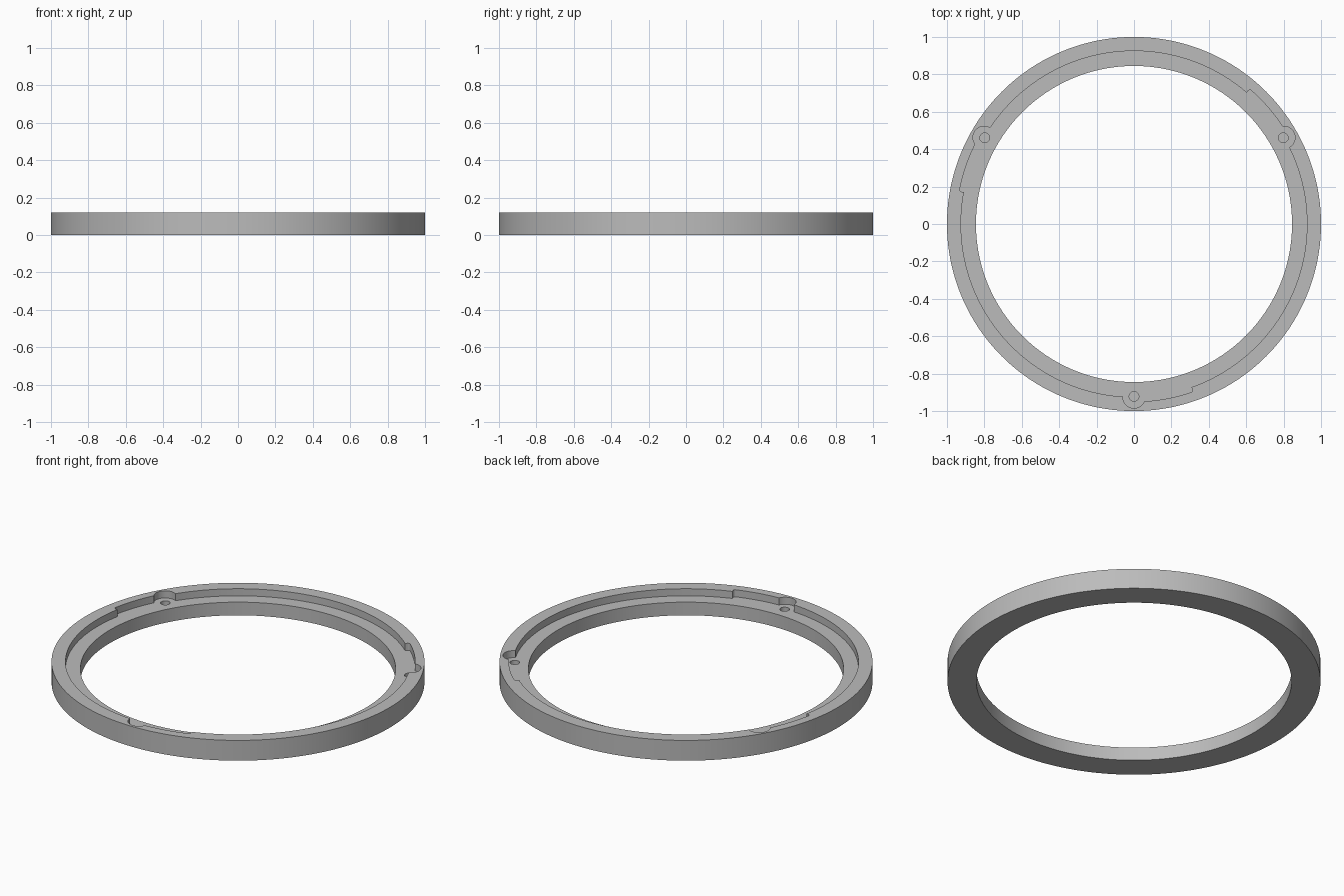
import bpy
import bmesh
from math import sin, cos, pi, radians, sqrt

cube = bpy.data.objects.get("Cube")
if cube:
    bpy.data.objects.remove(cube, do_unlink=True)

OUTER, INNER, HEIGHT = 1.0, 0.845, 0.12
FLOOR, RECESS, SLOT = 0.078, 0.925, 0.95
POCKET, HOLE = 0.06, 0.026
STATIONS = [radians(a) for a in (30, 150, 270)]
SLOT_SWEEP = radians(19.4)

grey = bpy.data.materials.new("grey metal")
grey.use_nodes = True
colour = (0.5, 0.5, 0.5, 1)
grey.diffuse_color = colour
grey.node_tree.nodes["Principled BSDF"].inputs["Base Color"].default_value = colour


def circle(radius, count, cx=0, cy=0):
    return [(cx + radius * cos(2 * pi * i / count), cy + radius * sin(2 * pi * i / count))
            for i in range(count)]


def prism(name, outline, z0, z1):
    """Extrude a closed outline between two heights."""
    bm = bmesh.new()
    face = bm.faces.new([bm.verts.new((x, y, z0)) for x, y in outline])
    top = bmesh.ops.extrude_face_region(bm, geom=[face])["geom"]
    bmesh.ops.translate(bm, vec=(0, 0, z1 - z0),
                        verts=[v for v in top if isinstance(v, bmesh.types.BMVert)])
    bmesh.ops.recalc_face_normals(bm, faces=bm.faces)
    mesh = bpy.data.meshes.new(name)
    bm.to_mesh(mesh)
    bm.free()
    mesh.materials.append(grey)
    obj = bpy.data.objects.new(name, mesh)
    bpy.context.collection.objects.link(obj)
    return obj


def cut(target, cutter):
    mod = target.modifiers.new("cut", "BOOLEAN")
    mod.operation, mod.solver, mod.object = "DIFFERENCE", "EXACT", cutter
    bpy.context.view_layer.objects.active = target
    bpy.ops.object.modifier_apply(modifier=mod.name)
    bpy.data.objects.remove(cutter, do_unlink=True)


def arc(radius, start, end, count):
    return [(radius * cos(start + (end - start) * i / count),
             radius * sin(start + (end - start) * i / count)) for i in range(count + 1)]


def recess_outline():
    """Recess wall: screw pocket, widened slot and plain arc at each station."""
    points = []
    pocket_half = pi / 2 + POCKET / (2 * RECESS)
    # Angle from the pocket centre at which its circle meets the slot wall
    reach = (SLOT ** 2 - RECESS ** 2 - POCKET ** 2) / (2 * RECESS * POCKET)
    slot_meet = pi / 2 - reach
    fillet = 0.012
    for a in STATIONS:
        cx, cy = RECESS * cos(a), RECESS * sin(a)
        for i in range(25):
            t = a - pocket_half + (pocket_half + slot_meet) * i / 24
            points.append((cx + POCKET * cos(t), cy + POCKET * sin(t)))
        end = a + SLOT_SWEEP
        points += arc(SLOT, a + 0.067, end - fillet / SLOT, 20)
        # Rounded corner closing the slot
        for i in range(1, 7):
            t = pi / 2 * i / 6
            r = SLOT - fillet + fillet * cos(t)
            b = end - (fillet - fillet * sin(t)) / SLOT
            points.append((r * cos(b), r * sin(b)))
        points += arc(RECESS, end, a + 2 * pi / 3 - 0.068, 80)
    return points


# Ring body
ring = prism("ring_body", circle(OUTER, 256), 0, HEIGHT)
cut(ring, prism("bore_cutter", circle(INNER, 256), -0.1, HEIGHT + 0.1))

# Stepped recess with pockets and slots
cut(ring, prism("recess_cutter", recess_outline(), FLOOR, HEIGHT + 0.1))

# Blind screw holes
for a in STATIONS:
    hole = circle(HOLE, 32, 0.922 * cos(a), 0.922 * sin(a))
    cut(ring, prism("hole_cutter", hole, 0.02, HEIGHT + 0.1))

ring.select_set(True)
bpy.context.view_layer.objects.active = ring
bpy.ops.object.shade_smooth_by_angle(angle=radians(30))
